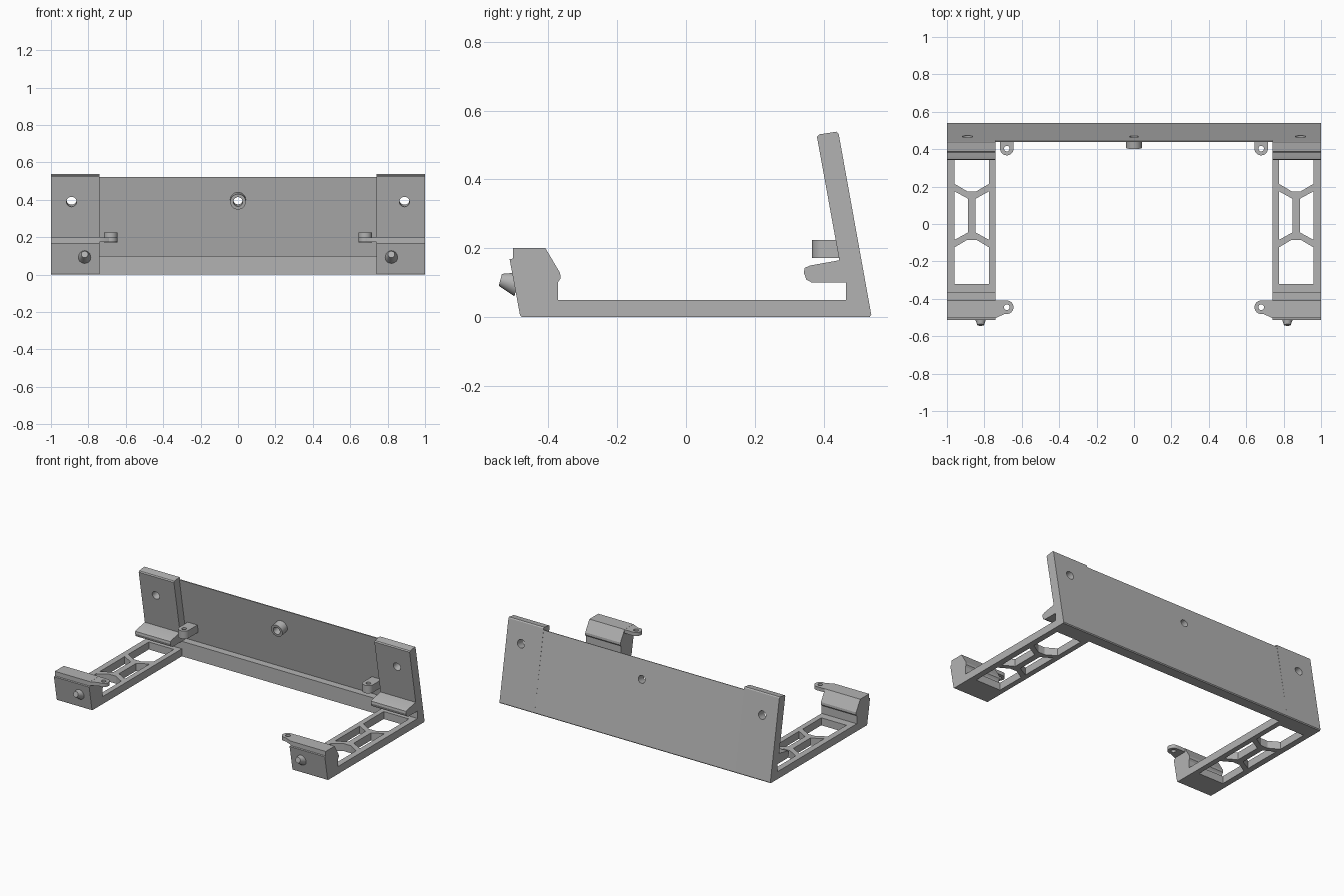
import bpy
import bmesh
import math
from mathutils import Vector

cube = bpy.data.objects.get("Cube")
if cube:
    bpy.data.objects.remove(cube, do_unlink=True)

grey = bpy.data.materials.new("plain grey")
grey.use_nodes = True
COLOUR = (0.45, 0.45, 0.45, 1)
grey.diffuse_color = COLOUR
grey.node_tree.nodes["Principled BSDF"].inputs["Base Color"].default_value = COLOUR


def finish(name, bm):
    bmesh.ops.recalc_face_normals(bm, faces=bm.faces)
    mesh = bpy.data.meshes.new(name)
    bm.to_mesh(mesh)
    bm.free()
    mesh.materials.append(grey)
    obj = bpy.data.objects.new(name, mesh)
    bpy.context.collection.objects.link(obj)
    return obj


def prism(name, outline, axis, lo, hi):
    """Extrude an outline: (y, z) points along x, or (x, y) points along z."""
    bm = bmesh.new()
    place = (lambda p: (lo, *p)) if axis == "x" else (lambda p: (*p, lo))
    face = bm.faces.new([bm.verts.new(place(p)) for p in outline])
    step = Vector((hi - lo, 0, 0)) if axis == "x" else Vector((0, 0, hi - lo))
    grown = bmesh.ops.extrude_face_region(bm, geom=[face])["geom"]
    bmesh.ops.translate(bm, vec=step, verts=[v for v in grown if isinstance(v, bmesh.types.BMVert)])
    return finish(name, bm)


def rod(name, start, end, r1, r2=None):
    """Cylinder or cone between two points."""
    start, end = Vector(start), Vector(end)
    bm = bmesh.new()
    bmesh.ops.create_cone(bm, cap_ends=True, segments=32, radius1=r1,
                          radius2=r1 if r2 is None else r2, depth=(end - start).length)
    bmesh.ops.rotate(bm, verts=bm.verts,
                     matrix=Vector((0, 0, 1)).rotation_difference(end - start).to_matrix())
    bmesh.ops.translate(bm, vec=(start + end) / 2, verts=bm.verts)
    return finish(name, bm)


def cut(obj, cutters):
    for c in cutters:
        c.hide_render = True
        mod = obj.modifiers.new("cut", "BOOLEAN")
        mod.operation, mod.solver, mod.object = "DIFFERENCE", "EXACT", c
    bpy.context.view_layer.update()
    mesh = bpy.data.meshes.new_from_object(obj.evaluated_get(bpy.context.evaluated_depsgraph_get()))
    obj.modifiers.clear()
    obj.data = mesh
    for c in cutters:
        bpy.data.objects.remove(c, do_unlink=True)


def mirror(obj):
    obj.modifiers.new("mirror", "MIRROR").use_mirror_merge = False


def arc(cx, cy, r, a0, a1, n=14):
    return [(cx + r * math.cos(math.radians(a0 + (a1 - a0) * i / n)),
             cy + r * math.sin(math.radians(a0 + (a1 - a0) * i / n))) for i in range(n + 1)]


INNER, OUTER = 0.74, 1.0
NORMAL = Vector((0, -0.984, -0.178))    # front of the leaning wall


def wall_point(x, z):
    return Vector((x, 0.539 - 0.181 * z, z))


# Side brackets: foot, rail, lip and leaning post in one profile
profile = [(-0.483, 0.006), (-0.478, 0), (0.534, 0), (0.539, 0.006), (0.444, 0.533), (0.438, 0.539),
           (0.387, 0.531), (0.381, 0.524), (0.446, 0.165), (0.362, 0.15), (0.345, 0.143),
           (0.343, 0.128), (0.35, 0.109), (0.366, 0.1), (0.465, 0.1), (0.465, 0.05),
           (-0.373, 0.05), (-0.373, 0.1), (-0.365, 0.112), (-0.366, 0.128), (-0.409, 0.2),
           (-0.503, 0.2), (-0.503, 0.17), (-0.513, 0.168)]
bracket = prism("side_brackets", profile, "x", INNER, OUTER)

# Rail windows and the screw hole in each post
MID, NEAR, FAR = 0.867, 0.775, 0.96
windows = [
    [(NEAR, 0.43), (NEAR, 0.215), (MID - 0.025, 0.175), (MID + 0.025, 0.175), (FAR, 0.215), (FAR, 0.43)],
    [(NEAR, -0.32), (NEAR, -0.125), (MID - 0.025, -0.085), (MID + 0.025, -0.085), (FAR, -0.125), (FAR, -0.32)],
    [(NEAR, 0.175), (MID - 0.02, 0.135), (MID - 0.02, -0.045), (NEAR, -0.085)],
    [(FAR, 0.175), (MID + 0.02, 0.135), (MID + 0.02, -0.045), (FAR, -0.085)],
]
cutters = [prism("window_cutter", w, "z", -0.05, 0.07) for w in windows]
hole = wall_point(0.89, 0.4)
cutters.append(rod("post_hole_cutter", hole - NORMAL * 0.05, hole + NORMAL * 0.15, 0.027))
cut(bracket, cutters)
mirror(bracket)

# Thin back panel with a bottom bar
panel = prism("back_panel", [(0.465, 0), (0.534, 0), (0.539, 0.006), (0.4445, 0.522),
                             (0.4385, 0.521), (0.514, 0.1), (0.465, 0.1)], "x", -INNER, INNER)
centre = wall_point(0, 0.4)
cut(panel, [rod("panel_hole_cutter", centre - NORMAL * 0.05, centre + NORMAL * 0.1, 0.025)])

# Central boss
boss = rod("centre_boss", centre + NORMAL * 0.002, centre + NORMAL * 0.06, 0.042)
cut(boss, [rod("boss_hole_cutter", centre - NORMAL * 0.05, centre + NORMAL * 0.1, 0.025)])

# Eyelets on the feet and beside the posts
EYE_X = 0.68
foot_eye = prism("foot_eyelets", [(0.76, -0.503), (0.74, -0.503)]
                 + arc(EYE_X, -0.445, 0.036, 285, 90) + [(0.74, -0.409), (0.76, -0.409)],
                 "z", 0.175, 0.199)
cut(foot_eye, [rod("eye_cutter", (EYE_X, -0.445, 0.1), (EYE_X, -0.445, 0.3), 0.015)])
post_eye = prism("post_eyelets", [(EYE_X + 0.036, 0.497)] + arc(EYE_X, 0.403, 0.036, 360, 180)
                 + [(EYE_X - 0.036, 0.497)], "z", 0.172, 0.224)
cut(post_eye, [rod("eye_cutter", (EYE_X, 0.403, 0.1), (EYE_X, 0.403, 0.3), 0.015)])

# Tapered nub on each foot
nub = rod("foot_nubs", (0.82, -0.49, 0.095), (0.82, -0.54, 0.108), 0.036, 0.018)

for part in (foot_eye, post_eye, nub):
    mirror(part)

# Smooth round surfaces, keep edges crisp
bpy.ops.object.select_all(action="DESELECT")
for part in (bracket, panel, boss, foot_eye, post_eye, nub):
    part.select_set(True)
    bpy.context.view_layer.objects.active = part
bpy.ops.object.shade_smooth_by_angle(angle=math.radians(25))
